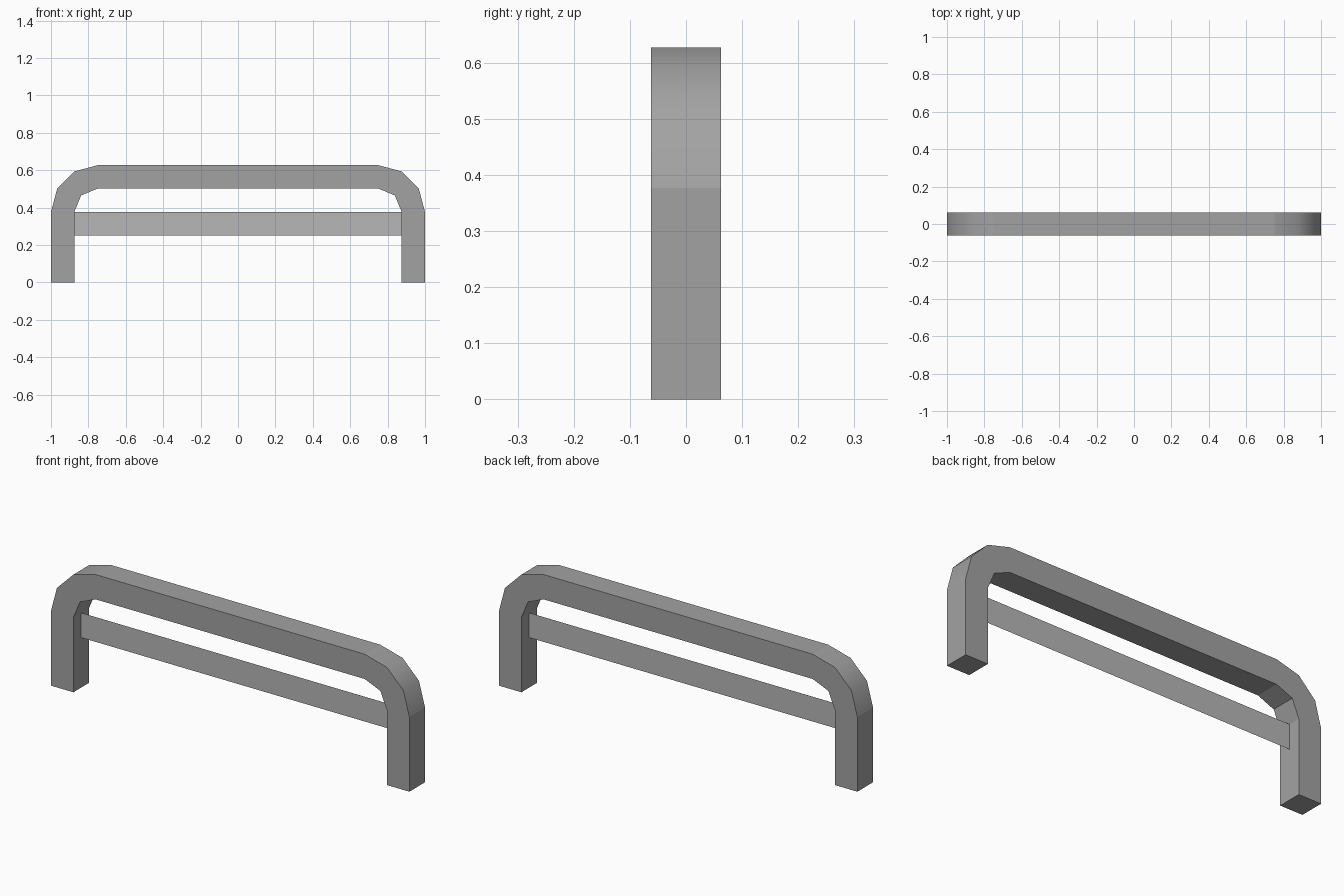
import bpy, bmesh
from math import radians, sin, cos

if "Cube" in bpy.data.objects:
    bpy.data.objects.remove(bpy.data.objects["Cube"])

DEPTH = 0.125     # front-to-back thickness
CX, CZ = 0.75, 0.377   # centre of each corner bend


def make_object(name, bm, grey):
    mesh = bpy.data.meshes.new(name)
    bm.to_mesh(mesh)
    bm.free()
    mat = bpy.data.materials.new(name + "_grey")
    mat.diffuse_color = (grey, grey, grey, 1)
    mat.use_nodes = True
    mat.node_tree.nodes["Principled BSDF"].inputs["Base Color"].default_value = mat.diffuse_color
    mesh.materials.append(mat)
    obj = bpy.data.objects.new(name, mesh)
    bpy.context.collection.objects.link(obj)
    return obj


def bend(radius, segments):
    # Right-hand corner, from the leg up to the top rail
    steps = [radians(90 * i / segments) for i in range(segments + 1)]
    return [(CX + radius * cos(a), CZ + radius * sin(a)) for a in steps]


def arch(half):
    # Mirror a right-hand half profile into a full arch, right to left
    return half + [(-x, z) for x, z in reversed(half)]


def is_outer_bend(face):
    return abs(face.normal.x) > 0.1 and face.normal.z > 0.1


# Arched rail: coarse outer bend with three sides, inner bend with two
outer = arch([(1.0, 0)] + bend(0.25, 3))
inner = arch([(0.875, 0)] + bend(0.125, 2))
bm = bmesh.new()
profile = bm.faces.new([bm.verts.new((x, -DEPTH / 2, z)) for x, z in outer + inner[::-1]])
ext = bmesh.ops.extrude_face_region(bm, geom=[profile], use_keep_orig=True)
moved = [g for g in ext["geom"] if isinstance(g, bmesh.types.BMVert)]
bmesh.ops.translate(bm, verts=moved, vec=(0, DEPTH, 0))
bmesh.ops.recalc_face_normals(bm, faces=bm.faces)
bm.normal_update()

# Soft shading within the outer bends, flat straight runs and inner bends
for face in bm.faces:
    face.smooth = True
for edge in bm.edges:
    edge.smooth = all(is_outer_bend(f) for f in edge.link_faces)
make_object("arched_rail", bm, 0.365)

# Flat cross panel between the legs
bm = bmesh.new()
bm.faces.new([bm.verts.new((x, 0, z)) for x, z in
              [(-0.875, 0.252), (0.875, 0.252), (0.875, 0.377), (-0.875, 0.377)]])
make_object("cross_panel", bm, 0.475)
